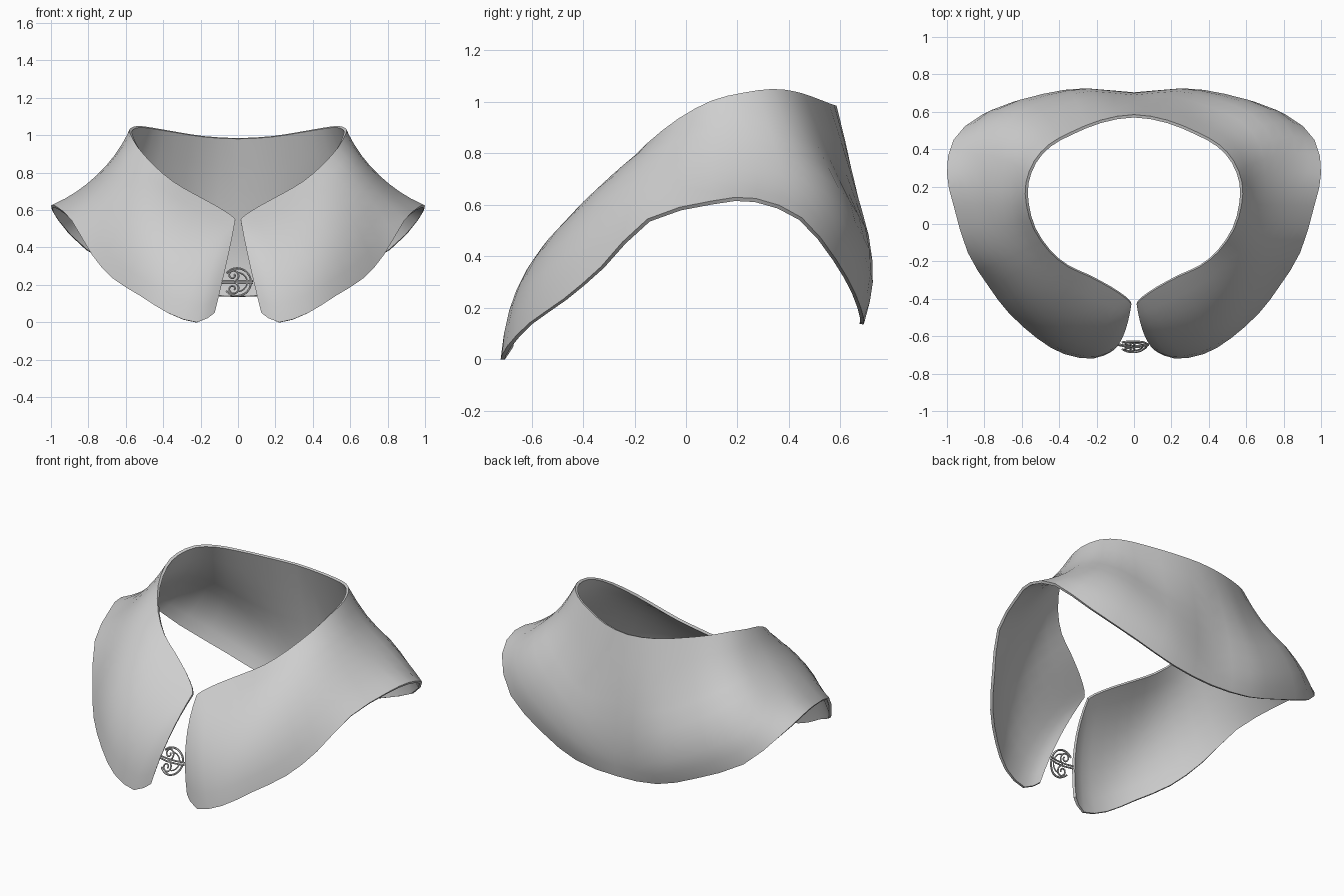
import bpy, bmesh, math
from mathutils import Vector

if "Cube" in bpy.data.objects:
    bpy.data.objects.remove(bpy.data.objects["Cube"])

grey = bpy.data.materials.new("light grey")
grey.diffuse_color = (0.62, 0.62, 0.62, 1)
grey.use_nodes = True
grey.node_tree.nodes["Principled BSDF"].inputs["Base Color"].default_value = grey.diffuse_color

# Half-collar guide lines, running from the front opening to the centre back
neck = [(.014, -.43, .55), (.04, -.40, .575), (.12, -.345, .625), (.24, -.28, .69),
        (.35, -.23, .755), (.45, -.15, .84), (.535, -.03, .935), (.575, .10, 1.005),
        (.578, .22, 1.035), (.535, .335, 1.05), (.455, .425, 1.04), (.34, .49, 1.02),
        (.18, .555, .995), (0, .585, .985)]
middle = [(.058, -.60, .33), (.13, -.625, .33), (.26, -.605, .37), (.40, -.545, .44),
          (.53, -.43, .54), (.64, -.27, .645), (.71, -.10, .735), (.75, .10, .78),
          (.755, .27, .78), (.735, .45, .745), (.625, .59, .67), (.43, .67, .56),
          (.23, .71, .48), (0, .69, .48)]
hem = [(.125, -.685, .05), (.22, -.72, 0), (.375, -.695, .05), (.52, -.61, .14),
       (.67, -.475, .235), (.78, -.33, .36), (.89, -.15, .545), (.965, .10, .615),
       (1.0, .27, .625), (.965, .45, .55), (.81, .585, .385), (.53, .66, .25),
       (.28, .69, .16), (0, .69, .135)]


def refine(points):
    """Insert a smooth midpoint between neighbouring guide points."""
    p = [Vector(q) for q in points]
    out = []
    for i in range(len(p) - 1):
        before = p[max(i - 1, 0)]
        after = p[i + 2] if i + 2 < len(p) else Vector((-p[i].x, p[i].y, p[i].z))
        out += [p[i], (9 * (p[i] + p[i + 1]) - before - after) / 16]
    return out + [p[-1]]


def finish(obj):
    """Apply modifiers or curves, then smooth while keeping sharp rims."""
    obj.select_set(True)
    bpy.context.view_layer.objects.active = obj
    bpy.ops.object.convert(target='MESH')
    bpy.ops.object.shade_smooth_by_angle(angle=math.radians(35))
    obj.select_set(False)


# Collar: curved strips lofted from neck to hem, mirrored and thickened inward
ROWS = 8
bm = bmesh.new()
grid = []
for i, (n, m, h) in enumerate(zip(refine(neck), refine(middle), refine(hem))):
    # The rear shoulder stands upright at the neck before flaring out
    stand = .03 * math.exp(-((i / 2 - 10.3) / 1.7) ** 2)
    outward = Vector((m.x, m.y, .4)).normalized()
    strip = []
    for j in range(ROWS + 1):
        t = j / ROWS
        co = n * (1 - t) * (1 - 2 * t) + m * 4 * t * (1 - t) + h * t * (2 * t - 1)
        wave = math.sin(2 * math.pi * t)
        co -= outward * stand * (wave if wave > 0 else wave * .4)
        strip.append(bm.verts.new(co))
    grid.append(strip)
for a, b in zip(grid, grid[1:]):
    for j in range(ROWS):
        bm.faces.new((a[j], a[j + 1], b[j + 1], b[j]))
mesh = bpy.data.meshes.new("collar")
bm.to_mesh(mesh)
bm.free()
collar = bpy.data.objects.new("collar", mesh)
bpy.context.collection.objects.link(collar)
mesh.materials.append(grey)
mirror = collar.modifiers.new("mirror", 'MIRROR')
mirror.use_clip = True
thick = collar.modifiers.new("thickness", 'SOLIDIFY')
thick.thickness = 0.016
thick.offset = -1
finish(collar)


# Clasp: bent wire scrollwork leaning with the chest
def wire(name, points, radius=0.005):
    curve = bpy.data.curves.new(name, 'CURVE')
    curve.dimensions = '3D'
    curve.bevel_depth = radius
    curve.bevel_resolution = 1
    curve.use_fill_caps = True
    spline = curve.splines.new('POLY')
    spline.points.add(len(points) - 1)
    for p, (x, z) in zip(spline.points, points):
        y = -.645 + .38 * z - .012 * (1 - (x / .08) ** 2)
        p.co = (x - .005, y, z + .215, 1)
    obj = bpy.data.objects.new(name, curve)
    bpy.context.collection.objects.link(obj)
    curve.materials.append(grey)
    finish(obj)


def arc(cx, cz, r0, r1, a0, a1, steps=24):
    pts = []
    for i in range(steps + 1):
        t = i / steps
        a = math.radians(a0 + (a1 - a0) * t)
        r = r0 + (r1 - r0) * t
        pts.append((cx + r * math.cos(a), cz + r * math.sin(a)))
    return pts


for s, side in ((1, "upper"), (-1, "lower")):
    wire(side + "_clasp_rim", arc(0, 0, .074, .074, s * 6, s * 140), .006)
    wire(side + "_clasp_inner_rim", arc(0, 0, .054, .05, s * 10, s * 90), .004)
    wire(side + "_clasp_scroll", arc(-.022, s * .036, .034, .008, s * -80, s * 400), .005)
    wire(side + "_clasp_bar", [(-.088, s * .006), (-.03, s * .007), (.03, s * .007), (.084, s * .006)], .005)
